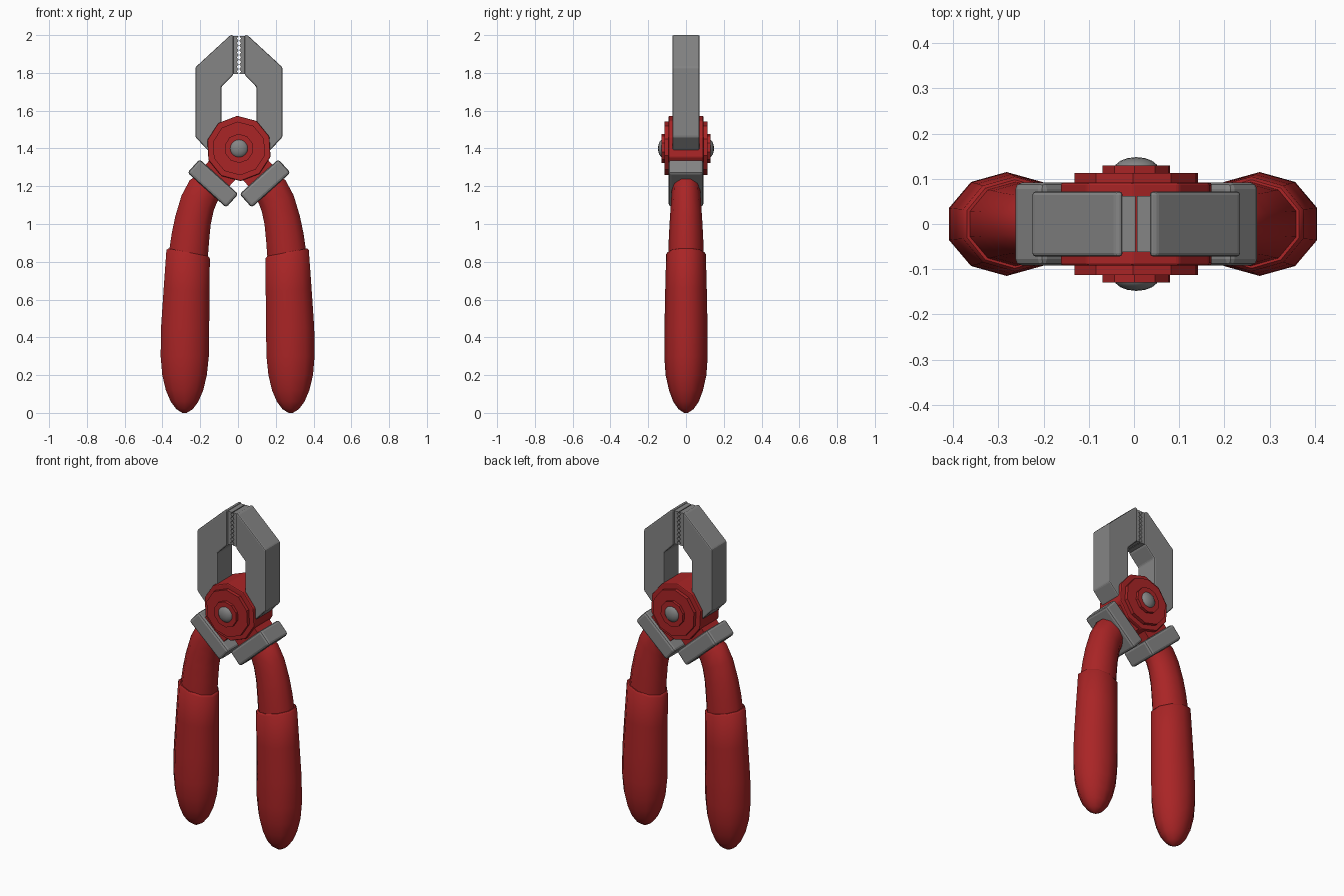
import bpy, bmesh, math
from mathutils import Vector

if "Cube" in bpy.data.objects:
    bpy.data.objects.remove(bpy.data.objects["Cube"])


def material(name, col):
    m = bpy.data.materials.new(name)
    m.diffuse_color = (*col, 1)
    m.use_nodes = True
    m.node_tree.nodes["Principled BSDF"].inputs["Base Color"].default_value = m.diffuse_color
    return m


RED = material("red grip", (0.40, 0.018, 0.019))
GRAY = material("gray metal", (0.235, 0.235, 0.235))
PIVOT = (0.005, 0, 1.40)


def finish(bm, name, mat, loc=(0, 0, 0), bevel=0, mirror=False, smooth=None):
    bmesh.ops.recalc_face_normals(bm, faces=bm.faces)
    me = bpy.data.meshes.new(name)
    bm.to_mesh(me)
    bm.free()
    me.materials.append(mat)
    ob = bpy.data.objects.new(name, me)
    ob.location = loc
    bpy.context.collection.objects.link(ob)
    if smooth:
        for p in me.polygons:
            p.use_smooth = True
        me.set_sharp_from_angle(angle=math.radians(smooth))
    if bevel:
        b = ob.modifiers.new("bevel", 'BEVEL')
        b.width, b.segments, b.limit_method = bevel, 2, 'ANGLE'
    if mirror:
        m = ob.modifiers.new("mirror", 'MIRROR')
        m.use_mirror_merge = False
    return ob


def slab(name, mat, pts, half, **kw):
    """Extrude an x-z outline symmetrically along y."""
    bm = bmesh.new()
    f = bm.faces.new([bm.verts.new((x, -half, z)) for x, z in pts])
    r = bmesh.ops.extrude_face_region(bm, geom=[f])
    bmesh.ops.translate(bm, vec=(0, 2 * half, 0),
                        verts=[v for v in r["geom"] if isinstance(v, bmesh.types.BMVert)])
    return finish(bm, name, mat, **kw)


def sweep(name, mat, rings, sides=10, **kw):
    """Skin elliptical rings: (x, z, tilt in degrees, half width, half depth)."""
    bm = bmesh.new()
    loops = []
    for x, z, tilt, w, d in rings:
        u = Vector((math.cos(math.radians(tilt)), 0, math.sin(math.radians(tilt))))
        loop = []
        for i in range(sides):
            a = math.pi / 2 + 2 * math.pi * i / sides
            loop.append(bm.verts.new(Vector((x, 0, z)) + u * w * math.cos(a)
                                     + Vector((0, d * math.sin(a), 0))))
        loops.append(loop)
    for a, b in zip(loops, loops[1:]):
        for i in range(sides):
            j = (i + 1) % sides
            bm.faces.new((a[i], a[j], b[j], b[i]))
    bm.faces.new(loops[0])
    bm.faces.new(loops[-1])
    return finish(bm, name, mat, **kw)


def ngon(r, n=10, turn=57):
    return [(r * math.cos(math.radians(turn) + 2 * math.pi * i / n),
             r * math.sin(math.radians(turn) + 2 * math.pi * i / n)) for i in range(n)]


# Jaws
slab("jaws", GRAY, [(0.03, 2.0), (0.045, 2.0), (0.23, 1.83), (0.23, 1.46), (0.165, 1.39),
                    (0.06, 1.39), (0.093, 1.5), (0.093, 1.725), (0.03, 1.79)],
     0.072, loc=(0.005, 0, 0), bevel=0.01, mirror=True)

# Serrated gripping plates
teeth = 8
step = 0.2 / teeth
edge = [(0.011 if i % 2 else 0.002, 1.795 + i * step / 2) for i in range(2 * teeth + 1)]
slab("jaw_teeth", GRAY, [(0.036, 1.795)] + edge + [(0.036, 1.995)],
     0.062, loc=(0.005, 0, 0), mirror=True)

# Stepped pivot hub
slab("pivot_hub", RED, ngon(0.173), 0.092, loc=PIVOT, bevel=0.006)
slab("pivot_ring", RED, ngon(0.142), 0.113, loc=PIVOT)
slab("pivot_washer", RED, ngon(0.077), 0.13, loc=PIVOT)

# Rivet heads
for side, label in ((-1, "front"), (1, "back")):
    bm = bmesh.new()
    bmesh.ops.create_uvsphere(bm, u_segments=16, v_segments=10, radius=1)
    bmesh.ops.scale(bm, vec=(0.05, 0.028, 0.05), verts=bm.verts)
    finish(bm, label + "_rivet", GRAY, loc=(0.005, side * 0.12, 1.40), smooth=60)

# Collars and the arms joining them to the hub
a = math.radians(42)
u, n = Vector((math.cos(a), math.sin(a))), Vector((-math.sin(a), math.cos(a)))
c = Vector((0.138, 1.215))


def tilted(hl, lo, hi, shift=0):
    m = c + u * shift
    return [tuple(m + u * s * hl + n * t)
            for s, t in ((-1, lo), (1, lo), (1, hi), (-1, hi))]


slab("collars", GRAY, tilted(0.138, -0.048, 0.048), 0.092,
     loc=(0.005, 0, 0), bevel=0.014, mirror=True)
slab("hub_arms", RED, tilted(0.085, 0.0, 0.12, 0.01), 0.072,
     loc=(0.005, 0, 0), mirror=True)

# Bent handle necks
sweep("handle_necks", RED, [
    (0.14, 1.215, 42, 0.085, 0.072), (0.182, 1.172, 40, 0.098, 0.076),
    (0.212, 1.11, 26, 0.099, 0.08), (0.236, 1.02, 13, 0.101, 0.086),
    (0.25, 0.93, 11, 0.106, 0.091), (0.262, 0.82, 11, 0.11, 0.094)],
    loc=(-0.002, 0, 0), mirror=True, smooth=50)

# Thick rounded grips
sweep("handle_grips", RED, [
    (0.262, 0.85, 11, 0.113, 0.098), (0.262, 0.84, 11, 0.123, 0.105),
    (0.27, 0.65, 5, 0.128, 0.11), (0.278, 0.45, 1, 0.134, 0.114),
    (0.28, 0.30, 0, 0.134, 0.115), (0.281, 0.20, 0, 0.124, 0.108),
    (0.281, 0.12, 0, 0.104, 0.09), (0.281, 0.06, 0, 0.077, 0.068),
    (0.281, 0.02, 0, 0.046, 0.04), (0.281, 0.0, 0, 0.012, 0.01)],
    loc=(-0.002, 0, 0), mirror=True, smooth=50)
